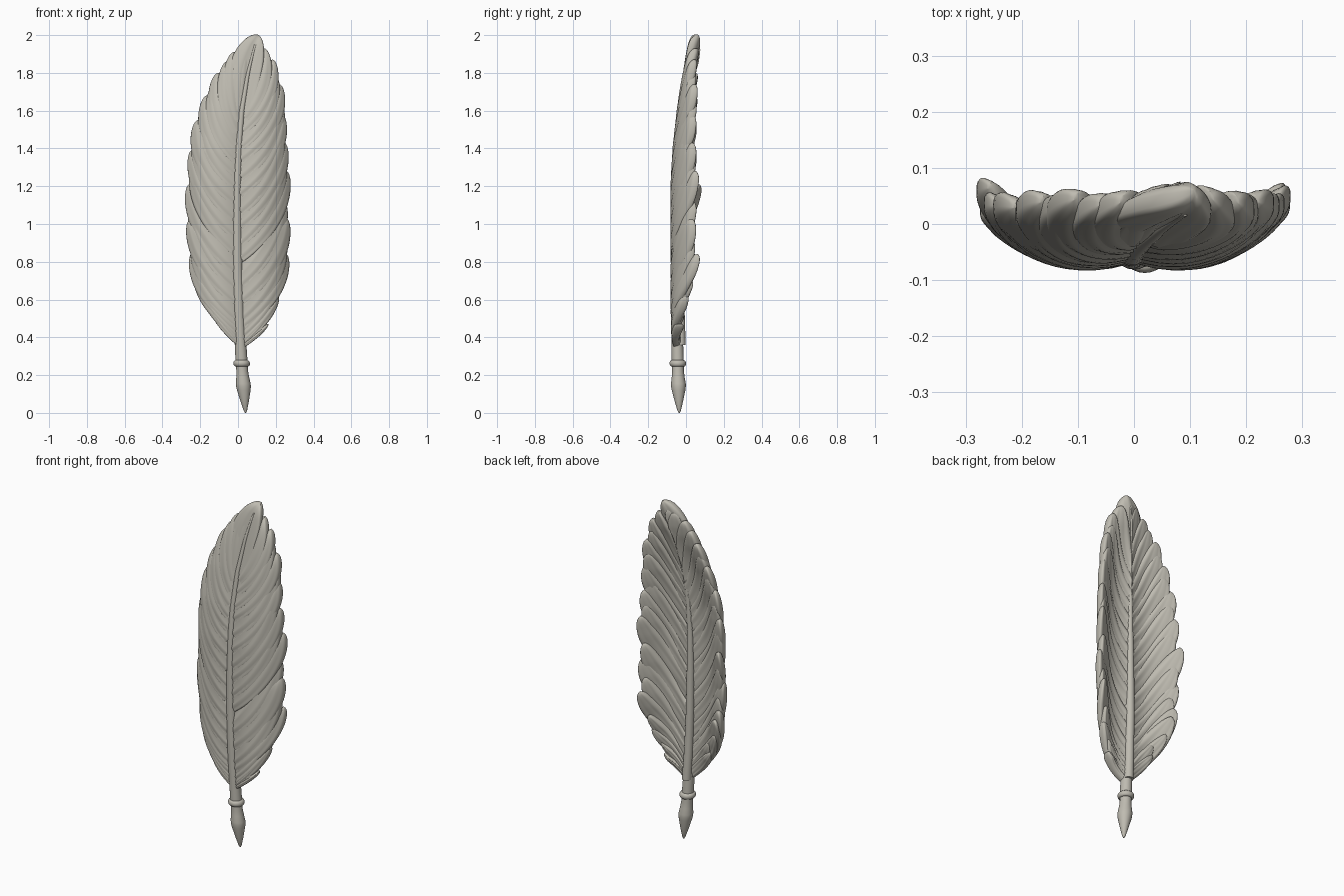
import bpy, bmesh, math, random
from mathutils import Vector

if "Cube" in bpy.data.objects:
    bpy.data.objects.remove(bpy.data.objects["Cube"])

random.seed(4)

mat = bpy.data.materials.new("warm_grey_clay")
mat.diffuse_color = (0.52, 0.50, 0.44, 1)
mat.use_nodes = True
mat.node_tree.nodes["Principled BSDF"].inputs["Base Color"].default_value = mat.diffuse_color


def interp(tab, t):
    """Piecewise linear lookup in a list of (t, value) pairs."""
    if t <= tab[0][0]:
        return tab[0][1]
    for (a, va), (b, vb) in zip(tab, tab[1:]):
        if t <= b:
            return va + (vb - va) * (t - a) / (b - a)
    return tab[-1][1]


def loft(bm, rings):
    """Skin a list of point rings and cap both ends."""
    vr = [[bm.verts.new(p) for p in r] for r in rings]
    n = len(vr[0])
    for a, b in zip(vr, vr[1:]):
        for i in range(n):
            j = (i + 1) % n
            bm.faces.new((a[i], a[j], b[j], b[i]))
    bm.faces.new(vr[0][::-1])
    bm.faces.new(vr[-1])


def finish(bm, name, angle=50):
    bmesh.ops.recalc_face_normals(bm, faces=bm.faces)
    me = bpy.data.meshes.new(name)
    bm.to_mesh(me)
    bm.free()
    ob = bpy.data.objects.new(name, me)
    bpy.context.collection.objects.link(ob)
    me.materials.append(mat)
    bpy.ops.object.select_all(action='DESELECT')
    ob.select_set(True)
    bpy.context.view_layer.objects.active = ob
    bpy.ops.object.shade_smooth_by_angle(angle=math.radians(angle))
    return ob


# shaft line, vane depth and silhouette, all looked up by height
SHAFT_X = [(0, .04), (.13, .03), (.25, .02), (.5, .006), (.75, -.003), (1, -.005), (1.2, -.004),
           (1.4, .003), (1.6, .02), (1.8, .053), (1.94, .088), (2, .11)]
SHAFT_Y = [(0, -.036), (.25, -.043), (.6, -.052), (1, -.055), (1.25, -.054), (1.4, -.046),
           (1.6, -.030), (1.8, -.004), (1.95, .020)]
VANE_Y = [(.3, -.04), (.6, -.047), (1.2, -.047), (1.4, -.036), (1.6, -.014), (1.8, .014), (2, .042)]
LEFT = [(.36, -.04), (.55, -.158), (.6, -.15), (.68, -.215), (.79, -.257), (.89, -.265), (1.05, -.28),
        (1.24, -.28), (1.39, -.266), (1.53, -.243), (1.66, -.195), (1.74, -.16), (1.86, -.095),
        (1.95, -.005), (2, .1)]
RIGHT = [(.36, .05), (.46, .165), (.52, .18), (.68, .255), (.76, .22), (.84, .275), (1, .278),
         (1.26, .28), (1.4, .27), (1.53, .255), (1.69, .253), (1.82, .22), (1.91, .19), (2, .13)]
ROOT = [(.45, .35), (.6, .38), (.9, .50), (1.3, .86), (2, 1.66)]
# how far the barb tips curl to the back
CURL = [(.5, .0), (.62, .015), (.8, .048), (.9, .02), (1.05, .005), (1.2, .05), (1.32, .015),
        (1.5, .008), (1.7, .024), (1.9, .016), (2, .006)]


def barb(bm, root, ctrl, tip, W, s, curl, clamp=True, nu=22, m=36):
    """One leaf-shaped barb swept along a curve over the dished vane."""
    rings = []
    for k in range(nu + 1):
        u = min(math.sin(math.pi / 2 * k / nu), .9992)
        c = root * (1 - u) ** 2 + ctrl * 2 * u * (1 - u) + tip * u * u
        d = ((ctrl - root) * (1 - u) + (tip - ctrl) * u).normalized()
        n = Vector((-d.y, d.x)) * s
        w = W * (.85 + .2 * math.sin(math.pi * u)) * (1 - u ** 5) ** .55
        extra = .011 * min(1, u * 1.3) ** 2       # thicker towards the rim
        h = (.018 + extra) * (1 - u ** 16) ** .5
        ring = []
        for i in range(m):
            a = 2 * math.pi * i / m
            ca, sa = math.cos(a), math.sin(a)
            v = math.copysign(abs(ca) ** .8, ca)
            b = math.copysign(abs(sa) ** .6, sa)
            x, z = c.x + n.x * w * v, c.y + n.y * w * v
            sx = interp(SHAFT_X, z)
            if clamp and s * (x - sx) < 0:
                x = sx
            q = abs(x - sx) / .27
            y = interp(VANE_Y, z) - .1 * q * (1 - q) + .064 * q * q
            # shingle tilt, fine ridges and curled tip
            y += extra + h * b + .005 * v + curl * u ** 4
            y += .0018 * math.cos(v * 3 * math.pi) * (1 - u ** 6)
            ring.append((x, y, z))
        rings.append(ring)
    loft(bm, rings)


def vane(name, outline, tips, s):
    bm = bmesh.new()
    for k, tz in enumerate(tips):
        rz = interp(ROOT, tz)
        W = interp([(.45, .018), (.6, .034), (.8, .058), (1.7, .062), (2, .058)], tz)
        W *= random.uniform(.92, 1.1)
        # alternate long and short barbs make the ragged rim
        inset = W * (.35 if k % 2 == 0 else .6)
        ctrl_x = interp([(.5, .5), (.8, .76), (1.4, .82), (1.7, 1.08 if s < 0 else .92)], tz)
        ctrl_z = interp([(.5, .5), (.8, .4)], tz)
        root = Vector((interp(SHAFT_X, rz), rz))
        tip = Vector((interp(outline, tz) - s * inset, tz))
        ctrl = Vector((root.x + ctrl_x * (tip.x - root.x), rz + ctrl_z * (tz - rz)))
        curl = interp(CURL, tz) + random.uniform(-.003, .008)
        barb(bm, root, ctrl, tip, W, s, curl)
    return finish(bm, name)


# the two halves of the feather
vane("left_vane", LEFT, [.56, .62, .69, .79, .85, .92, 1.02, 1.11, 1.21, 1.32, 1.39, 1.47, 1.55, 1.62,
                         1.68, 1.74, 1.80, 1.86, 1.91, 1.95, 1.97], -1)
vane("right_vane", RIGHT, [.47, .54, .62, .70, .84, .92, 1.03, 1.12, 1.28, 1.35, 1.43, 1.5, 1.58,
                           1.66, 1.74, 1.8, 1.87, 1.93], 1)

# rounded feather top
bm = bmesh.new()
barb(bm, Vector((.01, 1.6)), Vector((.02, 1.84)), Vector((.11, 2.0)), .085, 1, .002, False)
finish(bm, "feather_top")


def tube(name, profile, angle=50, n=24, dy=0):
    """Round tube following the shaft line; profile is (z, radius)."""
    bm = bmesh.new()
    loft(bm, [[(interp(SHAFT_X, z) + r * math.cos(2 * math.pi * i / n),
                interp(SHAFT_Y, z) + dy + r * math.sin(2 * math.pi * i / n), z)
               for i in range(n)] for z, r in profile])
    return finish(bm, name, angle)


# tapering central shaft and the rib behind it
SHAFT_R = [(.25, .032), (.35, .031), (.6, .029), (1, .025), (1.4, .018), (1.7, .013), (1.95, .006)]
tube("shaft", [(z, interp(SHAFT_R, z)) for z in [.25 + 1.7 * i / 40 for i in range(41)]])
tube("back_rib", [(z, interp(SHAFT_R, z) * .85) for z in [.36 + 1.5 * i / 30 for i in range(31)]],
     dy=.018)

# raised collar
tube("collar", [(.262 + .017 * math.sin(a), .031 + .013 * math.cos(a))
                for a in [math.pi * (i / 10 - .5) for i in range(11)]])

# writing nib
tube("nib", [(0, .003), (.012, .009), (.06, .022), (.12, .036), (.14, .039), (.155, .039),
             (.19, .034), (.22, .031), (.26, .031)], 30)
